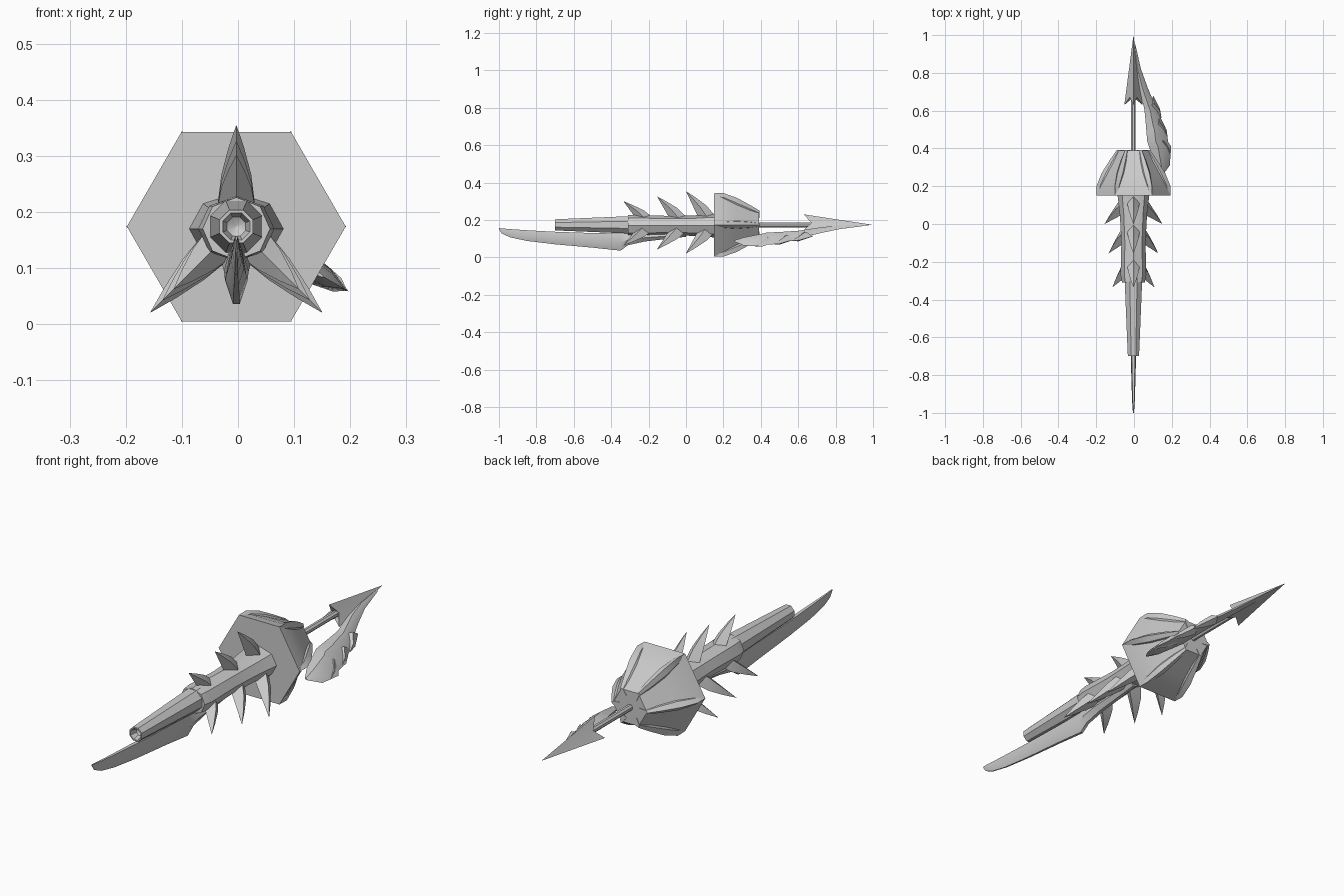
import bpy, math
from math import sin, cos, radians
from mathutils import Vector

if "Cube" in bpy.data.objects:
    bpy.data.objects.remove(bpy.data.objects["Cube"])

AX, AZ = -0.003, 0.174          # long axis position (runs along y)

grey = bpy.data.materials.new("light_grey")
grey.diffuse_color = (0.6, 0.6, 0.6, 1)
grey.use_nodes = True
grey.node_tree.nodes["Principled BSDF"].inputs["Base Color"].default_value = grey.diffuse_color


def loft(name, rings, angle=35):
    """Skin a list of equal-length rings of points and cap both ends."""
    n = len(rings[0])
    verts = [p for r in rings for p in r]
    faces = [tuple(reversed(range(n))), tuple(range(len(verts) - n, len(verts)))]
    for i in range(len(rings) - 1):
        for j in range(n):
            k = (j + 1) % n
            faces.append((i*n + j, i*n + k, (i+1)*n + k, (i+1)*n + j))
    me = bpy.data.meshes.new(name)
    me.from_pydata(verts, [], faces)
    me.materials.append(grey)
    ob = bpy.data.objects.new(name, me)
    bpy.context.collection.objects.link(ob)
    bpy.ops.object.select_all(action='DESELECT')
    ob.select_set(True)
    bpy.context.view_layer.objects.active = ob
    bpy.ops.object.mode_set(mode='EDIT')
    bpy.ops.mesh.select_all(action='SELECT')
    bpy.ops.mesh.remove_doubles(threshold=0.0001)
    bpy.ops.mesh.normals_make_consistent(inside=False)
    bpy.ops.object.mode_set(mode='OBJECT')
    bpy.ops.object.shade_smooth_by_angle(angle=radians(angle))
    return ob


def ring(y, rx, rz, n, start=0, dz=0):
    """Elliptical polygon around the long axis."""
    return [Vector((AX + rx*cos(radians(start + 360*i/n)), y,
                    AZ + dz + rz*sin(radians(start + 360*i/n)))) for i in range(n)]


def polar(a, r, y, side=0.0):
    """Point at radius r along angle a, shifted sideways."""
    a = radians(a)
    return Vector((AX + r*cos(a) - side*sin(a), y, AZ + r*sin(a) + side*cos(a)))


# Barrel with recessed muzzle
loft("barrel", [ring(y, r, r, 8, 22.5) for y, r in
     ((-0.66, 0.001), (-0.67, 0.018), (-0.70, 0.026), (-0.70, 0.032),
      (-0.66, 0.034), (-0.28, 0.051))])

# Body: diamond-like receiver between barrel and guard
loft("body", [ring(y, rx, rz, 8, 0, -0.004) for y, rx, rz in
     ((-0.31, 0.06, 0.056), (-0.27, 0.068, 0.058), (-0.1, 0.064, 0.052),
      (0.05, 0.072, 0.055), (0.16, 0.085, 0.064))])

# Blade slung under the barrel
blade = []
for y, zb, zt, w in ((-1.0, .150, .157, .002), (-.985, .128, .155, .004),
                     (-.94, .107, .151, .007), (-.85, .088, .145, .010),
                     (-.70, .070, .137, .014), (-.50, .052, .130, .018),
                     (-.35, .036, .128, .020), (-.31, .065, .130, .022),
                     (-.22, .085, .130, .025), (.0, .11, .135, .02)):
    m = zb + 0.45*(zt - zb)
    blade.append([Vector((AX + x, y, z)) for x, z in
                  ((-w*.6, zt), (w*.6, zt), (w, m), (w*.3, zb), (-w*.3, zb), (-w, m))])
loft("blade", blade, 30)

# Swept spikes: three rows of three, growing towards the guard
for row, (y0, r_top, r_low) in enumerate(((-.335, .127, .157), (-.155, .152, .185),
                                          (0.0, .18, .216))):
    for a, tip in ((90, r_top), (-45, r_low), (225, r_low)):
        rings = []
        for t in (0, .35, .7, 1):
            # back (outer) edge, front (inner) edge and half width along the spike
            outer = Vector((y0 + .17 - .17*t, .03 + (tip - .03)*t**.7))
            inner = Vector((y0 + .07 - .07*t, .03 + (tip - .03)*t))
            w = .034*(1 - t**1.4) + .0005
            mid = outer.lerp(inner, .5)
            rings.append([polar(a, outer.y, outer.x), polar(a, mid.y, mid.x, w),
                          polar(a, inner.y, inner.x), polar(a, mid.y, mid.x, -w)])
        loft(f"spike_{row}_{a}", rings, 25)

# Six-sided bell guard
loft("guard", [ring(y, r, r, 6) for y, r in
     ((.15, .195), (.20, .182), (.27, .148), (.34, .108), (.39, .082))], 50)

# Raised petals along the guard corners
for k in range(6):
    rings = []
    for y, r, w, h in ((.152, .186, .004, .009), (.20, .178, .018, .018),
                       (.27, .146, .024, .022), (.34, .108, .018, .016),
                       (.392, .078, .010, .010)):
        a = 60*k
        rings.append([polar(a, r - .03, y, w), polar(a, r, y, w*.8),
                      polar(a, r + h, y), polar(a, r, y, -w*.8),
                      polar(a, r - .03, y, -w)])
    loft(f"petal_{k}", rings, 25)

# Rear rod
loft("rod", [ring(y, .013, .014, 8, 22.5) for y in (.37, .70)])

# Rear point: three swept fins merging into a spearhead
head = []
for yo, ro, yi, ri in ((.67, .018, .68, .014), (.63, .056, .67, .022),
                       (.80, .030, .80, .015), (.993, .001, .993, .001)):
    head.append([polar(90 + 60*i, ro if i % 2 == 0 else ri,
                       yo if i % 2 == 0 else yi) for i in range(6)])
loft("rear_point", head, 20)

# Side arm curving from the rear point out past the guard
arm = []
for y, d0, d1, w in ((.26, .165, .180, .003), (.31, .135, .222, .016),
                     (.41, .095, .231, .024), (.435, .085, .212, .024),
                     (.50, .078, .203, .022), (.525, .076, .182, .020),
                     (.60, .068, .152, .017), (.62, .064, .136, .016),
                     (.72, .030, .088, .012), (.82, .010, .046, .008),
                     (.95, .001, .012, .003)):
    s = d1 - d0
    arm.append([polar(-30, d0, y), polar(-30, d0 + .3*s, y, w),
                polar(-30, d0 + .65*s, y, w*.8), polar(-30, d1, y),
                polar(-30, d0 + .65*s, y, -w*.8), polar(-30, d0 + .3*s, y, -w)])
loft("side_arm", arm, 30)

# Barbs on the arm
for i, (y, d) in enumerate(((.36, .228), (.46, .206), (.56, .172))):
    loft(f"arm_barb_{i}", [
        [polar(-30, d - .05, y + .12), polar(-30, d - .06, y + .08, .022),
         polar(-30, d - .08, y + .05), polar(-30, d - .06, y + .08, -.022)],
        [polar(-30, d - .01, y + .05), polar(-30, d - .02, y + .04, .014),
         polar(-30, d - .03, y + .03), polar(-30, d - .02, y + .04, -.014)],
        [polar(-30, d, y)] * 4], 25)
